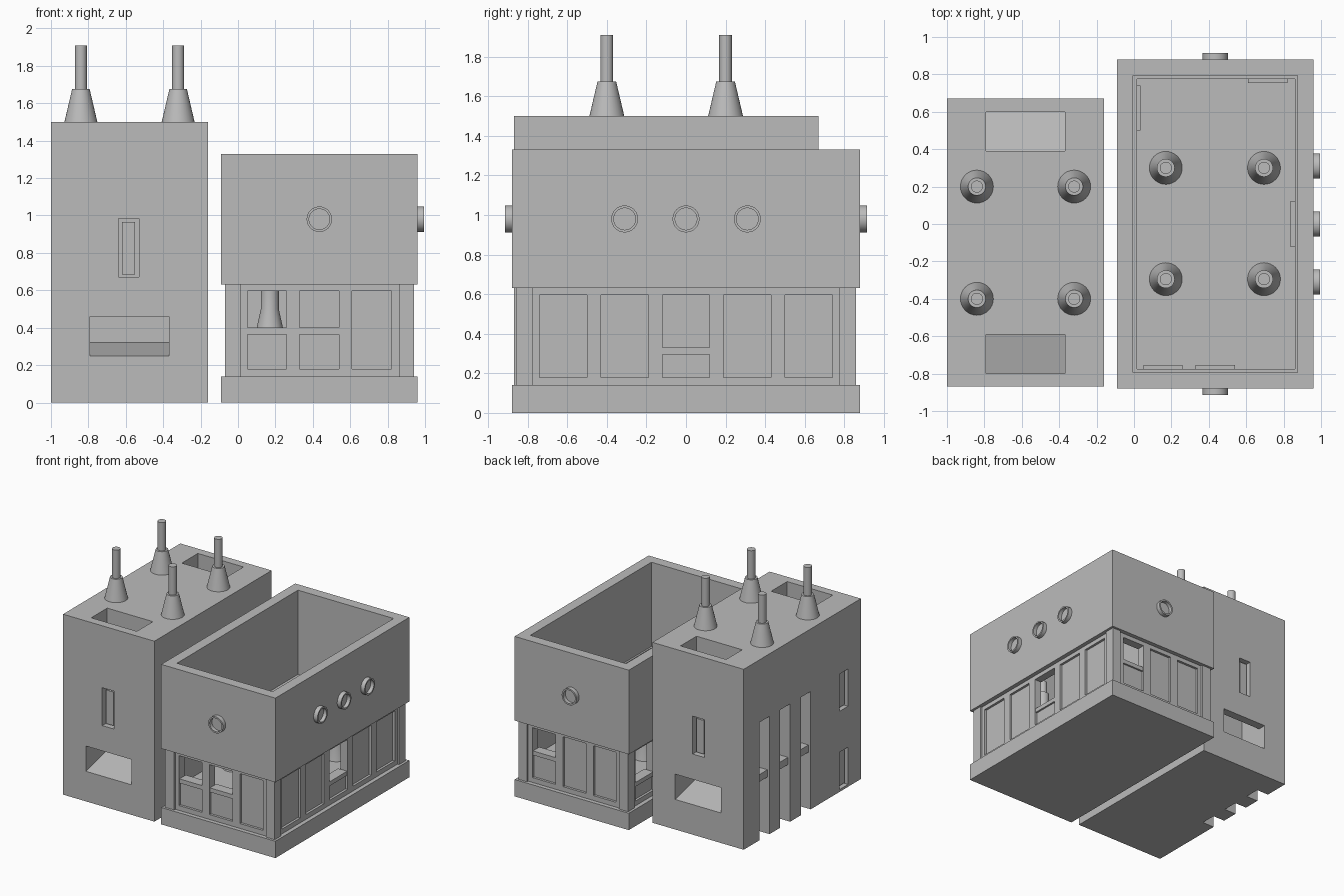
import bpy, bmesh, math

old = bpy.data.objects.get("Cube")
if old:
    bpy.data.objects.remove(old, do_unlink=True)

# One plain grey for the whole model
grey = bpy.data.materials.new("plain_grey")
grey.use_nodes = True
colour = (0.5, 0.5, 0.5, 1.0)
grey.diffuse_color = colour
grey.node_tree.nodes["Principled BSDF"].inputs["Base Color"].default_value = colour


def finish(bm, name, smooth=False):
    """Turn a bmesh into a named grey object."""
    bmesh.ops.recalc_face_normals(bm, faces=bm.faces)
    mesh = bpy.data.meshes.new(name)
    bm.to_mesh(mesh)
    bm.free()
    mesh.materials.append(grey)
    obj = bpy.data.objects.new(name, mesh)
    bpy.context.collection.objects.link(obj)
    if smooth:
        activate(obj)
        bpy.ops.object.shade_smooth_by_angle(angle=math.radians(35))
    return obj


def activate(obj):
    bpy.ops.object.select_all(action="DESELECT")
    obj.select_set(True)
    bpy.context.view_layer.objects.active = obj


def prism(name, profile, x0, x1):
    """Extrude a (y, z) profile along x."""
    bm = bmesh.new()
    face = bm.faces.new([bm.verts.new((x0, y, z)) for y, z in profile])
    moved = bmesh.ops.extrude_face_region(bm, geom=[face])["geom"]
    verts = [v for v in moved if isinstance(v, bmesh.types.BMVert)]
    bmesh.ops.translate(bm, vec=(x1 - x0, 0, 0), verts=verts)
    return finish(bm, name)


def box(name, xs, ys, zs):
    y0, y1 = sorted(ys)
    z0, z1 = sorted(zs)
    return prism(name, [(y0, z0), (y1, z0), (y1, z1), (y0, z1)], *sorted(xs))


def cut(target, cutter):
    """Subtract a cutter and throw it away."""
    mod = target.modifiers.new("cut", "BOOLEAN")
    mod.operation = "DIFFERENCE"
    mod.solver = "EXACT"
    mod.object = cutter
    activate(target)
    bpy.ops.object.modifier_apply(modifier=mod.name)
    bpy.data.objects.remove(cutter, do_unlink=True)


def lathe(name, profile, place, axis="z"):
    """Spin a (radius, height) profile and point it along an axis."""
    bm = bmesh.new()
    verts = [bm.verts.new((r, 0, h)) for r, h in profile]
    edges = [bm.edges.new(pair) for pair in zip(verts, verts[1:])]
    bmesh.ops.spin(bm, geom=verts + edges, cent=(0, 0, 0), axis=(0, 0, 1),
                   angle=math.tau, steps=32)
    bmesh.ops.remove_doubles(bm, verts=bm.verts, dist=0.0005)
    obj = finish(bm, name, True)
    half = math.pi / 2
    obj.rotation_euler = {"z": (0, 0, 0), "+x": (0, half, 0),
                          "-y": (half, 0, 0), "+y": (-half, 0, 0)}[axis]
    obj.location = place
    return obj


# ---------- Tall block ----------
LEFT, INNER, FRONT, BACK, TOP = -1.0, -0.16, -0.87, 0.67, 1.5
MID = (FRONT + BACK) / 2
tall = box("tall_block", (LEFT, INNER), (FRONT, BACK), (0, TOP))

# Shafts dropping from the roof to sloped chutes, one per end
chute = [(-0.95, 0.25), (FRONT, 0.25), (-0.59, 0.32), (-0.59, 1.6),
         (-0.80, 1.6), (-0.80, 0.46), (-0.95, 0.46)]
for flip in (False, True):
    profile = [(2 * MID - y, z) for y, z in chute] if flip else chute
    cut(tall, prism("chute_cutter", profile, -0.79, -0.37))

# Upright recesses with a bar, at each end
for end, side in ((FRONT, 1), (BACK, -1)):
    cut(tall, box("recess_cutter", (-0.64, -0.53),
                  (end - 0.1 * side, end + 0.08 * side), (0.67, 0.985)))
    box("recess_bar", (-0.62, -0.55),
        (end + 0.02 * side, end + 0.06 * side), (0.685, 0.965))

# Side channels with a small lever shelf
for i in range(3):
    ys = (0.33 - i * 0.27, 0.46 - i * 0.27)
    cut(tall, box("channel_cutter", (LEFT - 0.1, LEFT + 0.11), ys, (-0.1, 0.98)))
    box("channel_shelf", (LEFT + 0.02, LEFT + 0.12), ys, (0.47, 0.53))

# Side recesses with bars
for z in (0.02, 0.67):
    cut(tall, box("recess_cutter", (LEFT - 0.1, LEFT + 0.08),
                  (-0.70, -0.59), (z, z + 0.31)))
    box("side_bar", (LEFT + 0.02, LEFT + 0.06),
        (-0.68, -0.61), (z + 0.015, z + 0.295))

# Roof chimneys
chimney = [(0, 0), (0.088, 0), (0.047, 0.175), (0.032, 0.175),
           (0.032, 0.41), (0, 0.41)]
for x in (-0.84, -0.32):
    for y in (-0.40, 0.20):
        lathe("chimney", chimney, (x, y, TOP))

# ---------- Open block ----------
X0, X1, Y, FLOOR, SILL, EAVE, RIM = -0.09, 0.96, 0.88, 0.14, 0.32, 0.63, 1.33
box("base_plinth", (X0, X1), (-Y, Y), (0, FLOOR))
box("inner_floor", (0, 0.87), (-0.79, 0.79), (FLOOR, SILL))
upper = box("upper_walls", (X0, X1), (-Y, Y), (EAVE, RIM))
cut(upper, box("upper_cutter", (-0.005, 0.875), (-0.795, 0.795), (EAVE - 0.1, RIM + 0.1)))

# Corner posts
for xs in ((-0.07, 0.015), (0.86, 0.94)):
    for s in (-1, 1):
        box("corner_post", xs, (s * 0.775, s * 0.86), (FLOOR, EAVE))

# Lower walls, set back slightly between the posts
WX0, WX1, WY = -0.055, 0.925, 0.845
lower = box("lower_walls", (WX0, WX1), (-WY, WY), (FLOOR, EAVE))
cut(lower, box("lower_cutter", (0.015, 0.86), (-0.775, 0.775), (0, 1)))


def wall_box(name, side, span, depth, zs):
    """Box placed on a wall: span along it, depth inwards from it."""
    d0, d1 = depth
    if side == "front":
        return box(name, span, (d0 - WY, d1 - WY), zs)
    if side == "back":
        return box(name, span, (WY - d0, WY - d1), zs)
    if side == "right":
        return box(name, (WX1 - d0, WX1 - d1), span, zs)
    return box(name, (WX0 + d0, WX0 + d1), span, zs)


# Recessed panels; some are open above a sill
short = [(0.05 + i * 0.28, 0.26 + i * 0.28) for i in range(3)]
long = [(i * 0.31 - 0.12, i * 0.31 + 0.12) for i in range(-2, 3)]
walls = {"front": (short, (0, 1), 0.40), "back": (short, (2,), 0.40),
         "right": (long, (2,), 0.33), "left": (long, (4,), 0.33)}
for side, (spans, opened, sill) in walls.items():
    for i, span in enumerate(spans):
        cut(lower, wall_box("panel_cutter", side, span, (-0.1, 0.02), (0.18, 0.595)))
        if i in opened:
            cut(lower, wall_box("opening_cutter", side, span, (-0.1, 0.2), (sill, 0.595)))
            wall_box("window_sill", side, span, (0.005, 0.09), (sill - 0.035, sill))

# Inner pillars
pillar = [(0, 0), (0.088, 0), (0.048, 0.18), (0.048, 0.3), (0.032, 0.3),
          (0.032, 0.41), (0, 0.41)]
for x in (0.17, 0.695):
    for y in (-0.295, 0.3):
        lathe("inner_pillar", pillar, (x, y, SILL))

# Portholes
ring = [(0.068, -0.01), (0.068, 0.035), (0.055, 0.035), (0.055, 0.005), (0, 0.005)]
for y in (-0.31, 0, 0.31):
    lathe("porthole", ring, (X1, y, 0.98), "+x")
lathe("porthole", ring, (0.435, -Y, 0.98), "-y")
lathe("porthole", ring, (0.435, Y, 0.98), "+y")
